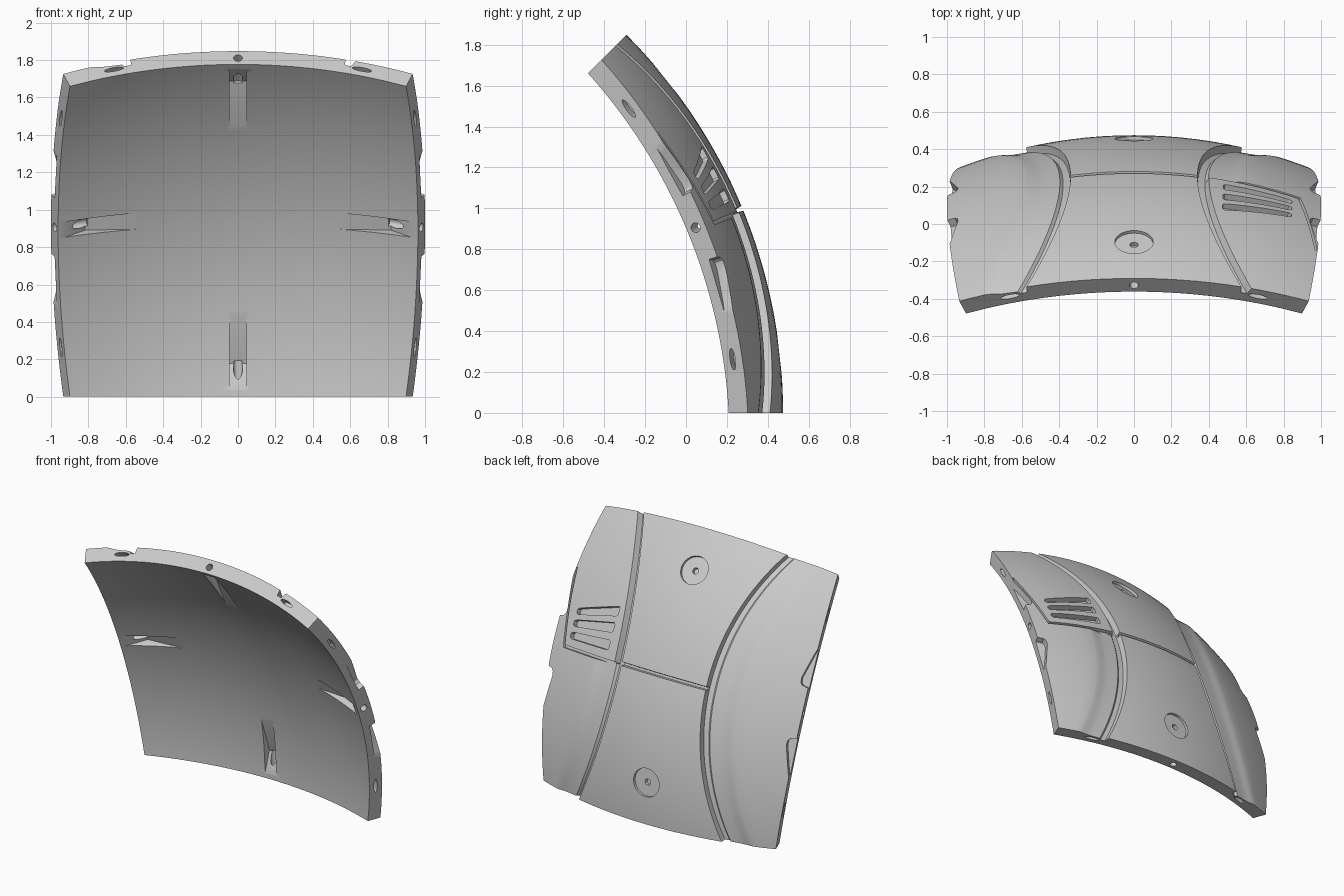
import bpy, bmesh
from math import sin, cos, pi, radians, tan
from mathutils import Vector

if "Cube" in bpy.data.objects:
    bpy.data.objects.remove(bpy.data.objects["Cube"])

# Square patch of a spherical shell, 45 degrees wide in both directions
EDGE = tan(radians(22.5))
R_OUT = 1 / sin(radians(22.5))
R_IN = R_OUT - 0.1
R_MID = R_OUT - 0.05
CENTRE = Vector((0, -2.1385, 0))
OUT = Vector((0, cos(radians(22.5)), sin(radians(22.5))))
UP = Vector((0, -OUT.z, OUT.y))
SIDE = Vector((1, 0, 0))


def place(u, v, r, turn=0):
    """Patch coordinates to space, turned in quarter steps round the patch."""
    for _ in range(turn):
        u, v = -v, u
    return CENTRE + (SIDE * u + UP * v + OUT).normalized() * r


def seam(v):
    return 0.131 + 0.113 * (v / EDGE) ** 2


def spread(a, b, n):
    return [a + (b - a) * i / n for i in range(n + 1)]


def make_object(name, bm):
    bmesh.ops.recalc_face_normals(bm, faces=bm.faces)
    mesh = bpy.data.meshes.new(name)
    bm.to_mesh(mesh)
    bm.free()
    ob = bpy.data.objects.new(name, mesh)
    bpy.context.collection.objects.link(ob)
    return ob


# Shell: columns follow the seams, each with its depth below the outer surface
SEAM_PROFILE = [(0.003, 0.042), (0.018, 0.042), (0.024, 0.026), (0.042, 0.023),
                (0.06, 0.02), (0.07, 0.016), (0.08, 0.01), (0.09, 0.004), (0.1, 0)]
half = [("rib", t, 0) for t in spread(0, 1, 7)]
half += [("seam", off, d) for off, d in SEAM_PROFILE]
half += [("wing", t, 0) for t in spread(0, 1, 5)[1:]]
columns = [(-1, c) for c in reversed(half[1:])] + [(1, c) for c in half]
rows = [-v for v in reversed(spread(0.007, EDGE, 26))]
rows += [-0.005, -0.003, 0.003, 0.005] + spread(0.007, EDGE, 26)


def column_point(side, column, v):
    kind, t, depth = column
    if kind == "rib":
        u = t * seam(v)
        depth = 0.03 if abs(v) < 0.004 else 0
    elif kind == "seam":
        u = seam(v) + t
        if side > 0 and v > -0.004 and t > 0.02:
            depth = 0
    else:
        start = seam(v) + SEAM_PROFILE[-1][0]
        u = start + (EDGE - start) * t
    return side * u, depth


bm = bmesh.new()
layers = []
for outer in (True, False):
    layer = []
    for v in rows:
        line = []
        for side, column in columns:
            u, depth = column_point(side, column, v)
            line.append(bm.verts.new(place(u, v, R_OUT - depth if outer else R_IN)))
        layer.append(line)
    layers.append(layer)
    for low, high in zip(layer, layer[1:]):
        for i in range(len(low) - 1):
            bm.faces.new((low[i], low[i + 1], high[i + 1], high[i]))


def rim(layer):
    return (layer[0] + [row[-1] for row in layer[1:]] + layer[-1][-2::-1]
            + [row[0] for row in layer[-2:0:-1]])


top, under = rim(layers[0]), rim(layers[1])
for i in range(len(top)):
    bm.faces.new((top[i - 1], top[i], under[i], under[i - 1]))
shell = make_object("curved_panel", bm)

# Cutters: two matching loops of (u, v, r) joined into a prism
recess_cuts, hole_cuts = bmesh.new(), bmesh.new()


def prism(bm, loop_a, loop_b, turn=0):
    a = [bm.verts.new(place(*p, turn)) for p in loop_a]
    b = [bm.verts.new(place(*p, turn)) for p in loop_b]
    bm.faces.new(a)
    bm.faces.new(b[::-1])
    for i in range(len(a)):
        bm.faces.new((a[i - 1], a[i], b[i], b[i - 1]))


def engrave(bm, outline, depth):
    prism(bm, [(u, v, R_OUT - depth) for u, v in outline],
          [(u, v, R_OUT + 0.05) for u, v in outline])


def ring(radius_u, radius_v, n, u=0, v=0):
    return [(u + radius_u * cos(2 * pi * i / n), v + radius_v * sin(2 * pi * i / n))
            for i in range(n)]


# Round recesses with a centre hole
for v in (-0.288, 0.288):
    engrave(recess_cuts, ring(0.041, 0.041, 40, v=v), 0.018)
    engrave(hole_cuts, ring(0.009, 0.009, 20, v=v), 0.045)

# Vent slots on the left wing
for inner_v, outer_v in ((0.035, 0.029), (0.082, 0.063), (0.126, 0.096)):
    slot = [(0.19, inner_v - 0.013), (0.335, outer_v - 0.009), (0.342, outer_v - 0.005),
            (0.342, outer_v + 0.005), (0.335, outer_v + 0.009), (0.19, inner_v + 0.013),
            (0.186, inner_v + 0.009), (0.186, inner_v - 0.009)]
    engrave(recess_cuts, slot, 0.03)

# Groove round the vent panel
engrave(recess_cuts, [(0.152, -0.009), (0.362, -0.009), (0.414, 0.212), (0.408, 0.212),
                      (0.357, -0.0012), (0.152, -0.0012)], 0.018)

# Tapered notches along both side edges
for side in (-1, 1):
    for end in (-1, 1):
        notch = [(0.44, 0.066), (0.395, 0.075), (0.389, 0.082), (0.388, 0.095),
                 (0.408, 0.165), (0.418, 0.195), (0.44, 0.2)]
        engrave(hole_cuts, [(side * u, end * v) for u, v in notch], 0.045)

# Inner pockets, edge holes and edge slots, the same on all four edges
for turn in range(4):
    wedge = [(0.425, R_IN - 0.023), (0.335, R_IN + 0.06), (0.153, R_IN - 0.023)]
    prism(recess_cuts, [(-0.019, v, r) for v, r in wedge],
          [(0.019, v, r) for v, r in wedge], turn)
    bores = [(ring(0.01, 0.024, 20, 0, R_MID), 0.33)]
    bores += [(ring(0.024, 0.014, 24, u, R_MID), 0.39) for u in (-0.29, 0.29)]
    for outline, v in bores:
        prism(hole_cuts, [(u, v, r) for u, r in outline],
              [(u, 0.45, r) for u, r in outline], turn)

bpy.ops.object.select_all(action="DESELECT")
shell.select_set(True)
bpy.context.view_layer.objects.active = shell
for name, cuts in (("recess_cutter", recess_cuts), ("hole_cutter", hole_cuts)):
    cutter = make_object(name, cuts)
    cutter.hide_render = True
    mod = shell.modifiers.new(name, "BOOLEAN")
    mod.operation = "DIFFERENCE"
    mod.solver = "EXACT"
    mod.object = cutter
    bpy.ops.object.modifier_apply(modifier=name)
    bpy.data.objects.remove(cutter)

# Single grey finish
grey = bpy.data.materials.new("light_grey")
grey.use_nodes = True
colour = (0.6, 0.6, 0.6, 1)
grey.diffuse_color = colour
grey.node_tree.nodes["Principled BSDF"].inputs["Base Color"].default_value = colour
shell.data.materials.clear()
shell.data.materials.append(grey)
bpy.ops.object.shade_smooth_by_angle(angle=radians(25))
